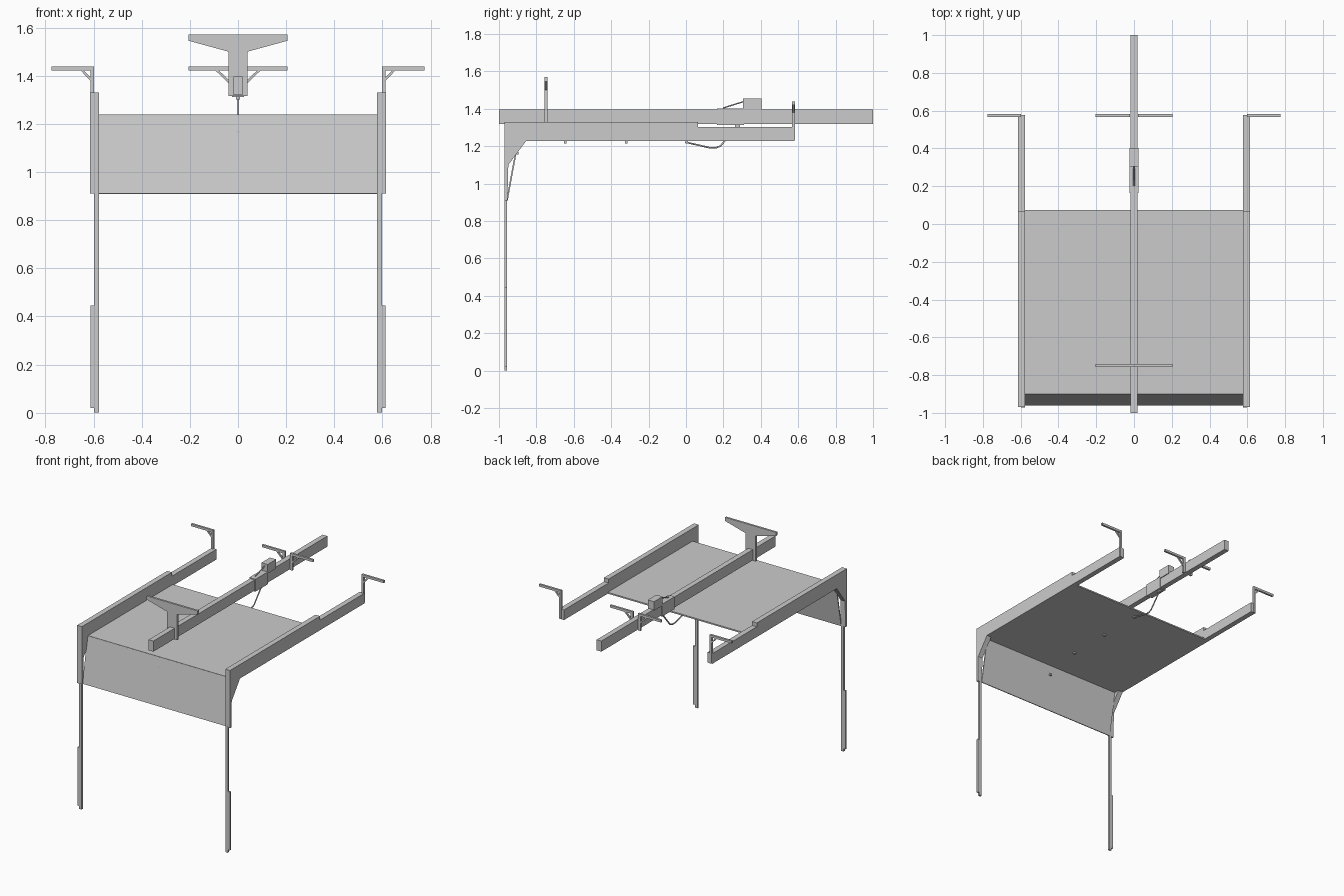
import bpy, bmesh
from mathutils import Vector

if "Cube" in bpy.data.objects:
    bpy.data.objects.remove(bpy.data.objects["Cube"])


def make(name, bm):
    bmesh.ops.recalc_face_normals(bm, faces=bm.faces)
    me = bpy.data.meshes.new(name)
    bm.to_mesh(me)
    bm.free()
    ob = bpy.data.objects.new(name, me)
    bpy.context.collection.objects.link(ob)
    return ob


def prism(name, pts, axis, a, b):
    """Extrude a 2D profile: axis 'x' takes (y, z) points, axis 'y' takes (x, z)."""
    bm = bmesh.new()
    place = (lambda p, t: (t, p[0], p[1])) if axis == 'x' else (lambda p, t: (p[0], t, p[1]))
    lo = [bm.verts.new(place(p, a)) for p in pts]
    hi = [bm.verts.new(place(p, b)) for p in pts]
    bm.faces.new(lo)
    bm.faces.new(hi[::-1])
    n = len(pts)
    for i in range(n):
        bm.faces.new((lo[i], hi[i], hi[(i + 1) % n], lo[(i + 1) % n]))
    return make(name, bm)


def box(name, x0, x1, y0, y1, z0, z1):
    return prism(name, [(y0, z0), (y1, z0), (y1, z1), (y0, z1)], 'x', x0, x1)


def slab(name, p, q, t, axis, a, b):
    """Straight bar of thickness t between two profile points."""
    p, q = Vector(p), Vector(q)
    d = (q - p).normalized()
    n = Vector((-d.y, d.x)) * t / 2
    return prism(name, [p - n, q - n, q + n, p + n], axis, a, b)


def rod(name, pts, r):
    cu = bpy.data.curves.new(name, 'CURVE')
    cu.dimensions = '3D'
    cu.bevel_depth = r
    cu.bevel_resolution = 1
    cu.use_fill_caps = True
    sp = cu.splines.new('POLY')
    sp.points.add(len(pts) - 1)
    for s, p in zip(sp.points, pts):
        s.co = (*p, 1)
    ob = bpy.data.objects.new(name, cu)
    bpy.context.collection.objects.link(ob)
    return ob


# Side tracks with front gusset, legs and rear hangers
track = [(-0.97, 1.33), (0.065, 1.33), (0.065, 1.302), (0.577, 1.302), (0.577, 1.228),
         (-0.855, 1.228), (-0.95, 1.10), (-0.955, 0.91), (-0.97, 0.91)]
for side, s in (("left", -1), ("right", 1)):
    prism(side + "_track", track, 'x', s * 0.577, s * 0.615)
    box(side + "_leg", s * 0.578, s * 0.598, -0.971, -0.956, 0, 0.915)
    box(side + "_leg_plate", s * 0.598, s * 0.613, -0.970, -0.957, 0.02, 0.445)
    box(side + "_hanger_post", s * 0.598, s * 0.613, 0.567, 0.582, 1.23, 1.422)
    box(side + "_hanger_arm", s * 0.598, s * 0.775, 0.567, 0.582, 1.421, 1.438)
    slab(side + "_hanger_brace", (s * 0.65, 1.425), (s * 0.605, 1.378), 0.01, 'y', 0.569, 0.580)
    # Hangers for the drive rail
    box(side + "_rail_hanger_post", s * 0.02, s * 0.04, 0.567, 0.582, 1.315, 1.422)
    box(side + "_rail_hanger_arm", s * 0.02, s * 0.205, 0.567, 0.582, 1.421, 1.438)
    slab(side + "_rail_hanger_brace", (s * 0.09, 1.425), (s * 0.035, 1.372), 0.01, 'y', 0.569, 0.580)

# Door sections: three lying overhead, one tilted down at the front
for i in range(3):
    y = -0.9 + i * 0.325
    box(f"door_section_{i + 1}", -0.58, 0.58, y, y + 0.325, 1.228, 1.238)
    box(f"section_hinge_{i + 1}", -0.008, 0.008, y + 0.248, y + 0.262, 1.214, 1.229)
slab("door_section_front", (-0.957, 0.91), (-0.897, 1.235), 0.008, 'x', -0.58, 0.58)
box("section_hinge_front", -0.008, 0.008, -0.914, -0.896, 1.155, 1.170)

# Drive rail along the centre
box("drive_rail", -0.019, 0.019, -1, 1, 1.319, 1.396)

# Front ceiling bracket over the rail
half = [(0.04, 1.315), (0.04, 1.50), (0.205, 1.545), (0.205, 1.571)]
prism("front_bracket", half + [(-x, z) for x, z in half[::-1]], 'y', -0.756, -0.741)

# Trolley, motor and door arm
box("trolley", -0.025, 0.025, 0.165, 0.31, 1.312, 1.402)
box("motor", -0.025, 0.025, 0.305, 0.403, 1.39, 1.456)
rod("release_rod", [(0, 0.2, 1.405), (0, 0.31, 1.439)], 0.004)
box("arm_pivot", -0.009, 0.009, 0.262, 0.29, 1.302, 1.318)
rod("door_arm", [(0, -0.005, 1.222), (0, 0.07, 1.205), (0, 0.13, 1.191), (0, 0.16, 1.191),
                 (0, 0.185, 1.202), (0, 0.277, 1.312)], 0.005)
